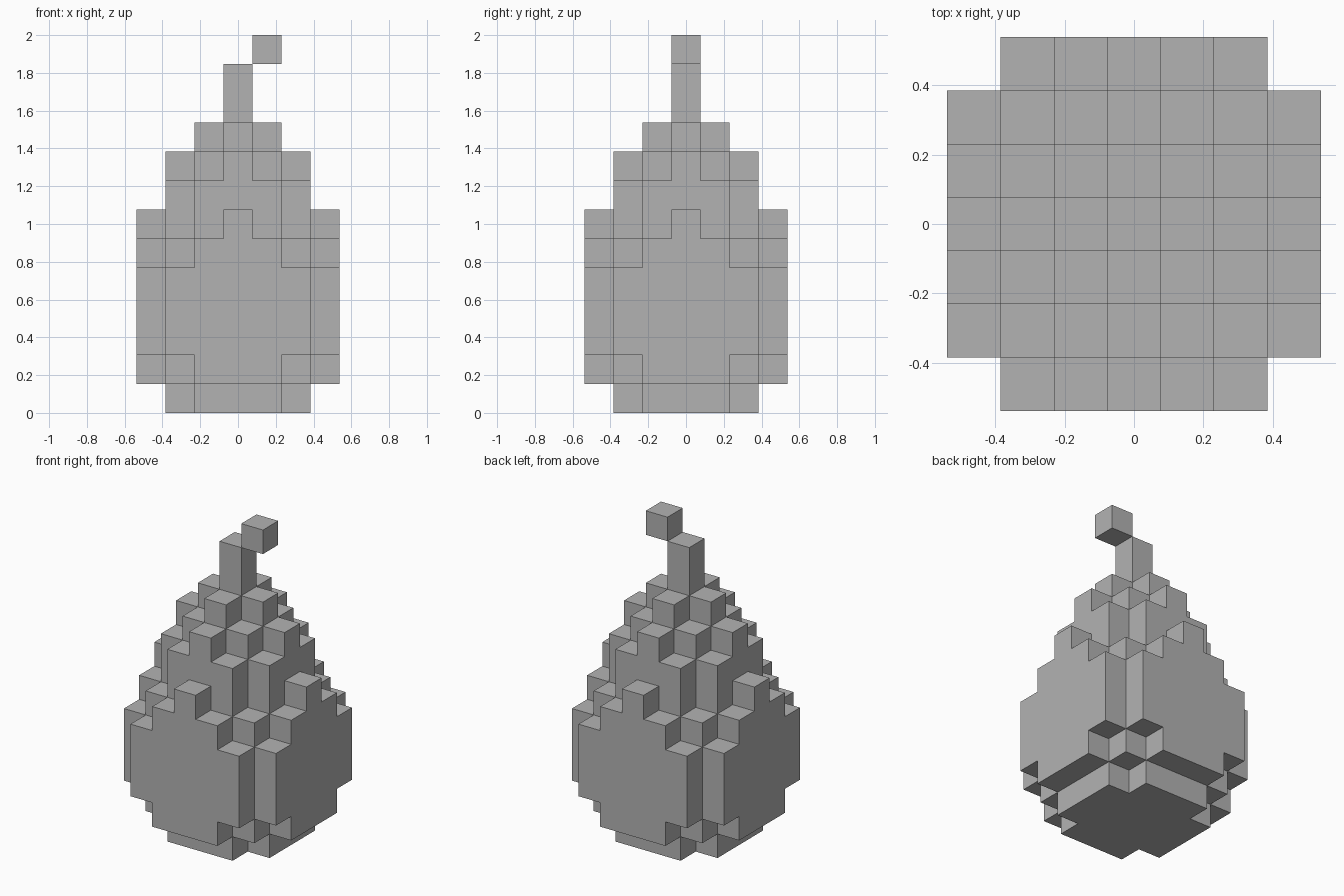
import bpy
import bmesh
import math
from mathutils import Vector

cube = bpy.data.objects.get("Cube")
if cube:
    bpy.data.objects.remove(cube, do_unlink=True)

SIZE = 2 / 13  # edge of one block

grey = bpy.data.materials.new("grey")
grey.use_nodes = True
grey.diffuse_color = (0.45, 0.45, 0.45, 1)
grey.node_tree.nodes["Principled BSDF"].inputs["Base Color"].default_value = grey.diffuse_color


def layer_cells(level, reach):
    """Blocks of one layer; reach[i] is the depth of the column at distance i."""
    return {(x, y, level)
            for x in range(1 - len(reach), len(reach))
            for y in range(-reach[abs(x)], reach[abs(x)] + 1)}


def build_blocks(name, cells, solid):
    """Skin the blocks with their exposed faces, merging flat areas."""
    bm = bmesh.new()
    for cell in cells:
        centre = Vector(cell)
        for axis in range(3):
            for sign in (-1, 1):
                normal = Vector((0, 0, 0))
                normal[axis] = sign
                if tuple(int(c) for c in centre + normal) in solid:
                    continue
                u = Vector((0, 0, 0))
                u[(axis + 1) % 3] = 1
                v = normal.cross(u)
                corners = (-u - v, u - v, u + v, v - u)
                bm.faces.new([bm.verts.new(
                    (centre + (normal + c) / 2 + Vector((0, 0, 0.5))) * SIZE)
                    for c in corners])
    bmesh.ops.remove_doubles(bm, verts=bm.verts[:], dist=0.001)
    bmesh.ops.dissolve_limit(bm, angle_limit=math.radians(1),
                             verts=bm.verts[:], edges=bm.edges[:])
    mesh = bpy.data.meshes.new(name)
    bm.to_mesh(mesh)
    bm.free()
    mesh.materials.append(grey)
    obj = bpy.data.objects.new(name, mesh)
    bpy.context.collection.objects.link(obj)


# Rounded fruit, listed layer by layer from the ground up
wide = (3, 3, 3, 2)
rounded = (3, 3, 2, 1)
layers = [(2, 2, 1), rounded, wide, wide, wide, rounded,
          (3, 2, 1, 0), (2, 2, 1), (2, 1, 0), (1, 0)]
fruit = set()
for level, reach in enumerate(layers):
    fruit |= layer_cells(level, reach)

# Upright stem with a tip stepped to one side
top = len(layers)
stem = {(0, 0, top), (0, 0, top + 1)}
tip = {(1, 0, top + 2)}

solid = fruit | stem | tip
build_blocks("fruit_body", fruit, solid)
build_blocks("stem", stem, solid)
build_blocks("stem_tip", tip, solid)
